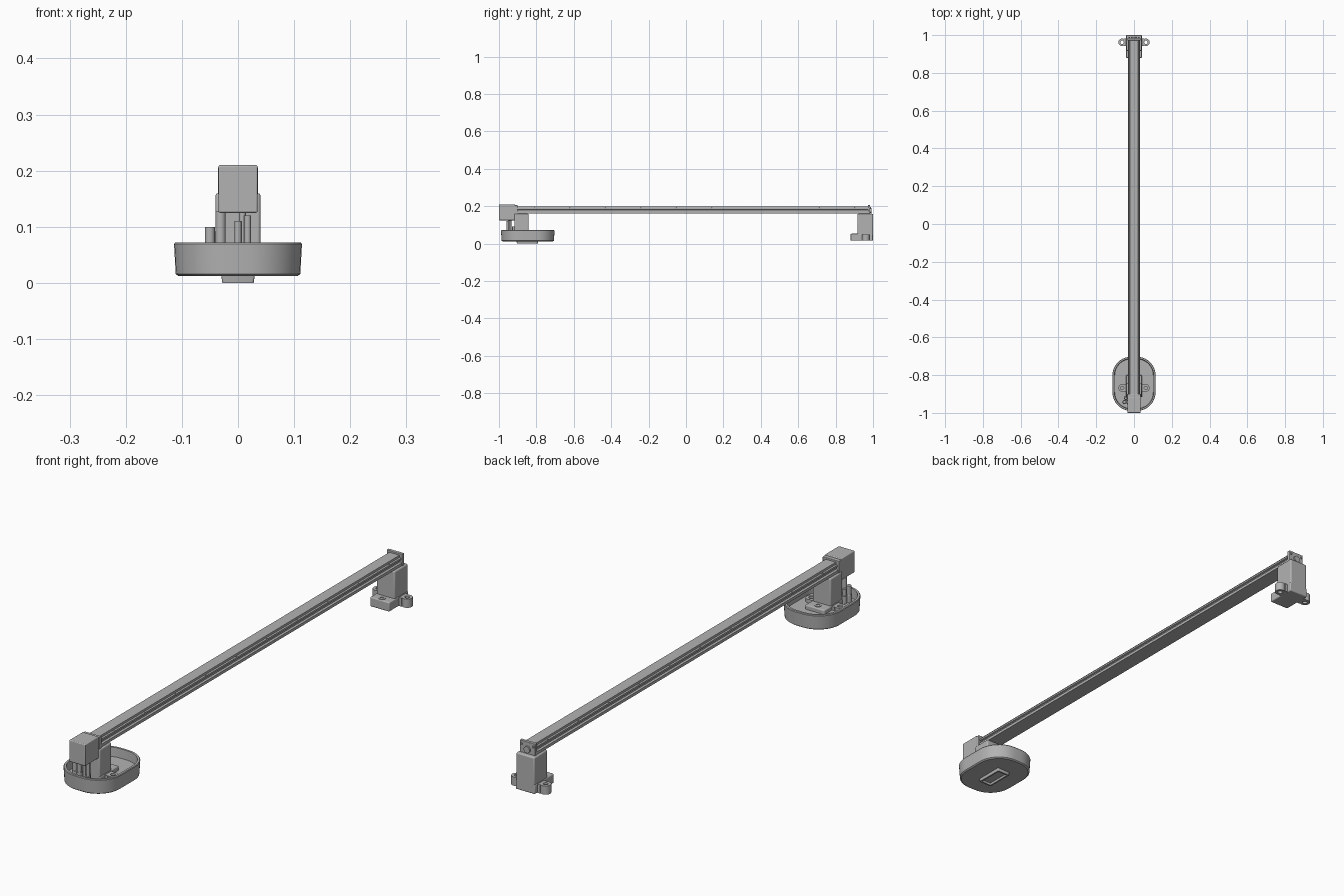
import bpy, bmesh, math
from mathutils import Matrix, Vector

if "Cube" in bpy.data.objects:
    bpy.data.objects.remove(bpy.data.objects["Cube"])

grey = bpy.data.materials.new("mid_grey")
grey.diffuse_color = (0.45, 0.45, 0.45, 1)
grey.use_nodes = True
grey.node_tree.nodes["Principled BSDF"].inputs["Base Color"].default_value = grey.diffuse_color


def finish(name, bm, bevel=0.0):
    bmesh.ops.recalc_face_normals(bm, faces=bm.faces[:])
    me = bpy.data.meshes.new(name)
    bm.to_mesh(me)
    bm.free()
    ob = bpy.data.objects.new(name, me)
    bpy.context.collection.objects.link(ob)
    me.materials.append(grey)
    if bevel:
        m = ob.modifiers.new("bevel", 'BEVEL')
        m.width, m.segments, m.limit_method = bevel, 3, 'ANGLE'
    bpy.ops.object.select_all(action='DESELECT')
    ob.select_set(True)
    bpy.context.view_layer.objects.active = ob
    bpy.ops.object.shade_smooth_by_angle(angle=math.radians(35))
    return ob


def box(name, x0, x1, y0, y1, z0, z1, bevel=0.0):
    bm = bmesh.new()
    y0, y1 = min(y0, y1), max(y0, y1)
    m = Matrix.Translation(((x0 + x1) / 2, (y0 + y1) / 2, (z0 + z1) / 2))
    m = m @ Matrix.Diagonal((x1 - x0, y1 - y0, z1 - z0, 1))
    bmesh.ops.create_cube(bm, size=1, matrix=m)
    return finish(name, bm, bevel)


def cyl(name, x, y, z0, z1, r, axis='Z', bevel=0.0):
    bm = bmesh.new()
    rot = Matrix.Rotation(math.pi / 2, 4, 'X') if axis == 'Y' else Matrix()
    bmesh.ops.create_cone(bm, cap_ends=True, segments=20, radius1=r, radius2=r, depth=z1 - z0)
    for v in bm.verts:
        v.co = rot @ v.co + Vector((x, y, (z0 + z1) / 2))
    return finish(name, bm, bevel)


def rings(name, loops, caps=False, closed=False):
    """Skin a series of equal-length point loops."""
    bm = bmesh.new()
    vs = [[bm.verts.new(p) for p in lp] for lp in loops]
    n = len(vs[0])
    pairs = list(zip(vs, vs[1:] + vs[:1])) if closed else list(zip(vs, vs[1:]))
    for a, b in pairs:
        for i in range(n):
            j = (i + 1) % n
            bm.faces.new((a[i], a[j], b[j], b[i]))
    if caps:
        bm.faces.new(vs[0])
        bm.faces.new(vs[-1])
    return finish(name, bm)


def circle(x, y, z, r, n=24):
    return [(x + r * math.cos(2 * math.pi * i / n), y + r * math.sin(2 * math.pi * i / n), z)
            for i in range(n)]


def eyelet(name, x, y, z0, z1, ro, ri):
    rings(name, [circle(x, y, z0, ro), circle(x, y, z1, ro),
                 circle(x, y, z1, ri), circle(x, y, z0, ri)], closed=True)


def rounded(hx, hy, r, cy, z, n=10):
    pts = []
    for k, (sx, sy) in enumerate([(1, 1), (-1, 1), (-1, -1), (1, -1)]):
        for i in range(n + 1):
            a = math.pi / 2 * (k + i / n)
            pts.append((sx * (hx - r) + r * math.cos(a), cy + sy * (hy - r) + r * math.sin(a), z))
    return pts


# Base tray: open-topped, rounded and slightly tapered
CY = -0.846
rings("base_tray", [rounded(0.106, 0.135, 0.092, CY, 0.012),
                    rounded(0.111, 0.140, 0.096, CY, 0.016),
                    rounded(0.114, 0.143, 0.098, CY, 0.069),
                    rounded(0.112, 0.141, 0.096, CY, 0.072),
                    rounded(0.104, 0.133, 0.088, CY, 0.072),
                    rounded(0.102, 0.131, 0.086, CY, 0.036)], caps=True)

# Foot under the tray with a recessed underside
rings("tray_foot", [rounded(0.030, 0.058, 0.004, -0.848, 0.014, 3),
                    rounded(0.028, 0.056, 0.004, -0.848, 0.0, 3),
                    rounded(0.022, 0.050, 0.003, -0.848, 0.0, 3),
                    rounded(0.020, 0.048, 0.003, -0.848, 0.008, 3)], caps=True)


# Support post with mounting flange and eared screw holes
def support(label, y_out, y_in, y_ext, y_ear):
    box(label + "_post", -0.040, 0.040, y_out, y_in, 0.016, 0.160, 0.005)
    box(label + "_flange", -0.042, 0.042, y_out, y_ext, 0.016, 0.053, 0.004)
    s = 1 if y_ext > y_in else -1
    eyelet(label + "_flange_screw", 0, y_in + s * 0.021, 0.053, 0.055, 0.013, 0.007)
    for sx in (-1, 1):
        eyelet(label + "_ear", sx * 0.063, y_ear, 0.016, 0.050, 0.020, 0.009)
        a, b = sorted((sx * 0.035, sx * 0.053))
        box(label + "_ear_link", a, b, y_ear - 0.020, y_ear + 0.020, 0.016, 0.050)


support("front_support", -0.917, -0.842, -0.800, -0.868)
support("rear_support", 1.0, 0.917, 0.880, 0.962)

# Rail: extruded profile with side grooves
half = [(0.032, 0.160), (0.032, 0.171), (0.024, 0.173), (0.024, 0.181),
        (0.030, 0.183), (0.030, 0.190), (0.023, 0.191), (0.022, 0.199)]
profile = half + [(-x, z) for x, z in reversed(half)]
rings("rail", [[(x, y, z) for x, z in profile] for y in (-0.905, 0.975)], caps=True)

# Small screws along both rail edges
for sx in (-1, 1):
    for i in range(10):
        cyl("rail_screw", sx * 0.0275, -0.81 + i * 0.19, 0.188, 0.1925, 0.0025)

# Rail end caps
box("front_end_cap", -0.036, 0.036, -0.917, -0.900, 0.158, 0.206, 0.002)
box("rear_end_cap", -0.034, 0.034, 0.972, 0.985, 0.158, 0.206, 0.002)
cyl("rear_pulley_boss", 0, 0.986, 0.172, 0.182, 0.013, 'Y')
for sx in (-1, 1):
    cyl("rear_cap_screw", sx * 0.026, 0.984, 0.188, 0.198, 0.004, 'Y')

# Motor housing overhanging the tray
box("motor_housing", -0.035, 0.035, -1.0, -0.915, 0.125, 0.210, 0.003)

# Cable stubs and connectors rising from the tray
for x, y, z, r in [(-0.050, -0.942, 0.100, 0.009), (-0.031, -0.942, 0.127, 0.009),
                   (0.000, -0.955, 0.110, 0.006), (0.017, -0.955, 0.120, 0.006),
                   (0.008, -0.940, 0.127, 0.006), (-0.044, -0.922, 0.092, 0.007)]:
    cyl("cable_stub", x, y, 0.030, z, r)
    cyl("cable_gland", x, y, 0.034, 0.066, r + 0.002, bevel=0.001)
